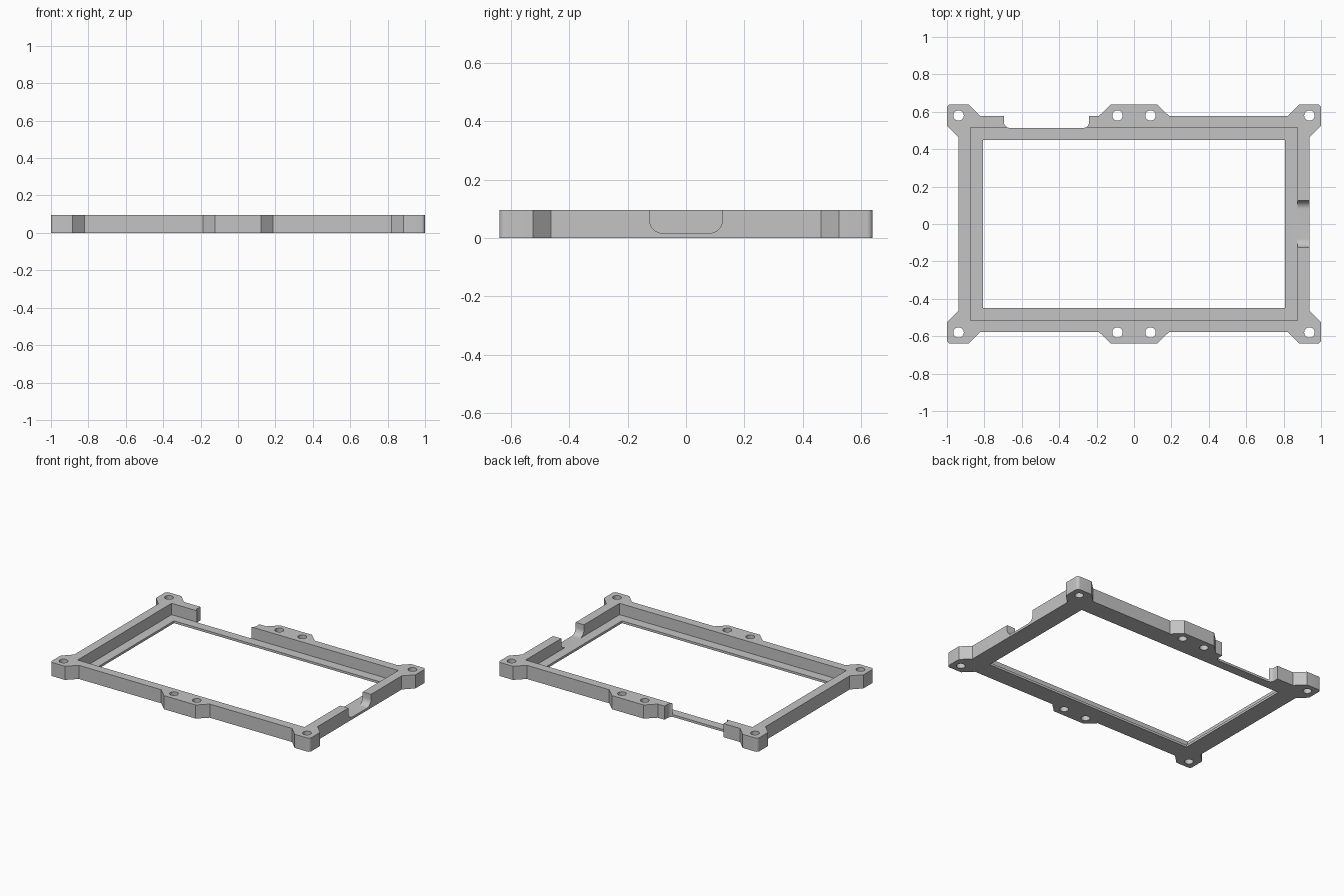
import bpy, bmesh, math
from mathutils import Matrix

cube = bpy.data.objects.get("Cube")
if cube:
    bpy.data.objects.remove(cube)

HEIGHT, LEDGE = 0.095, 0.016

grey = bpy.data.materials.new("plain grey")
grey.use_nodes = True
colour = (0.55, 0.55, 0.55, 1)
grey.diffuse_color = colour
grey.node_tree.nodes["Principled BSDF"].inputs["Base Color"].default_value = colour


def prism(name, outline, low, high, turn=Matrix()):
    """Extrude a flat outline from low to high, then turn it."""
    bm = bmesh.new()
    face = bm.faces.new([bm.verts.new((x, y, low)) for x, y in outline])
    made = bmesh.ops.extrude_face_region(bm, geom=[face])["geom"]
    top = [v for v in made if isinstance(v, bmesh.types.BMVert)]
    bmesh.ops.translate(bm, verts=top, vec=(0, 0, high - low))
    bmesh.ops.recalc_face_normals(bm, faces=bm.faces[:])
    bm.transform(turn)
    mesh = bpy.data.meshes.new(name)
    bm.to_mesh(mesh)
    bm.free()
    mesh.materials.append(grey)
    obj = bpy.data.objects.new(name, mesh)
    bpy.context.collection.objects.link(obj)
    return obj


def arc(cx, cy, r, start, end, steps=8):
    angles = [math.radians(start + (end - start) * i / steps) for i in range(steps + 1)]
    return [(cx + r * math.cos(a), cy + r * math.sin(a)) for a in angles]


def rectangle(x, y):
    return [(-x, -y), (x, -y), (x, y), (-x, y)]


def slot(left, right, bottom, top, r):
    """Open-topped notch outline with rounded lower corners."""
    return ([(left, top)] + arc(left + r, bottom + r, r, 180, 270)
            + arc(right - r, bottom + r, r, 270, 360) + [(right, top)])


def cut(cutter):
    cutter.hide_render = True
    mod = frame.modifiers.new("cut", "BOOLEAN")
    mod.operation, mod.solver, mod.object = "DIFFERENCE", "EXACT", cutter
    bpy.context.view_layer.objects.active = frame
    bpy.ops.object.modifier_apply(modifier=mod.name)
    bpy.data.objects.remove(cutter)


# Outer outline: one quarter with centre tab and corner ear, then mirrored
quarter = ([(0.122, 0.64), (0.187, 0.578), (0.822, 0.578), (0.885, 0.64)]
           + arc(0.98, 0.62, 0.02, 90, 0, 5) + [(1, 0.525), (0.938, 0.463)])
half = quarter + [(x, -y) for x, y in reversed(quarter)]
frame = prism("bezel_frame", half + [(-x, y) for x, y in reversed(half)], 0, HEIGHT)

# Panel recess and window opening
cut(prism("recess_cutter", rectangle(0.874, 0.517), LEDGE, 0.2))
cut(prism("window_cutter", rectangle(0.808, 0.45), -0.1, 0.2))

# Back notch through the whole wall
cut(prism("back_notch_cutter", slot(-0.695, -0.24, 0.514, 0.7, 0.03), -0.1, 0.2))

# Rounded notch in the left side wall, with the profile in the y-z plane
yz_plane = Matrix(((0, 0, 1, 0), (1, 0, 0, 0), (0, 1, 0, 0), (0, 0, 0, 1)))
cut(prism("side_notch_cutter", slot(-0.125, 0.125, LEDGE, 0.2, 0.045), 0.85, 1.1, yz_plane))

# Screw holes in ears and tabs
for x in (-0.938, -0.088, 0.088, 0.938):
    for y in (-0.58, 0.58):
        cut(prism("screw_hole_cutter", arc(x, y, 0.028, 0, 345, 23), -0.1, 0.2))

bpy.ops.object.select_all(action="DESELECT")
frame.select_set(True)
bpy.context.view_layer.objects.active = frame
bpy.ops.object.shade_smooth_by_angle(angle=math.radians(30))
